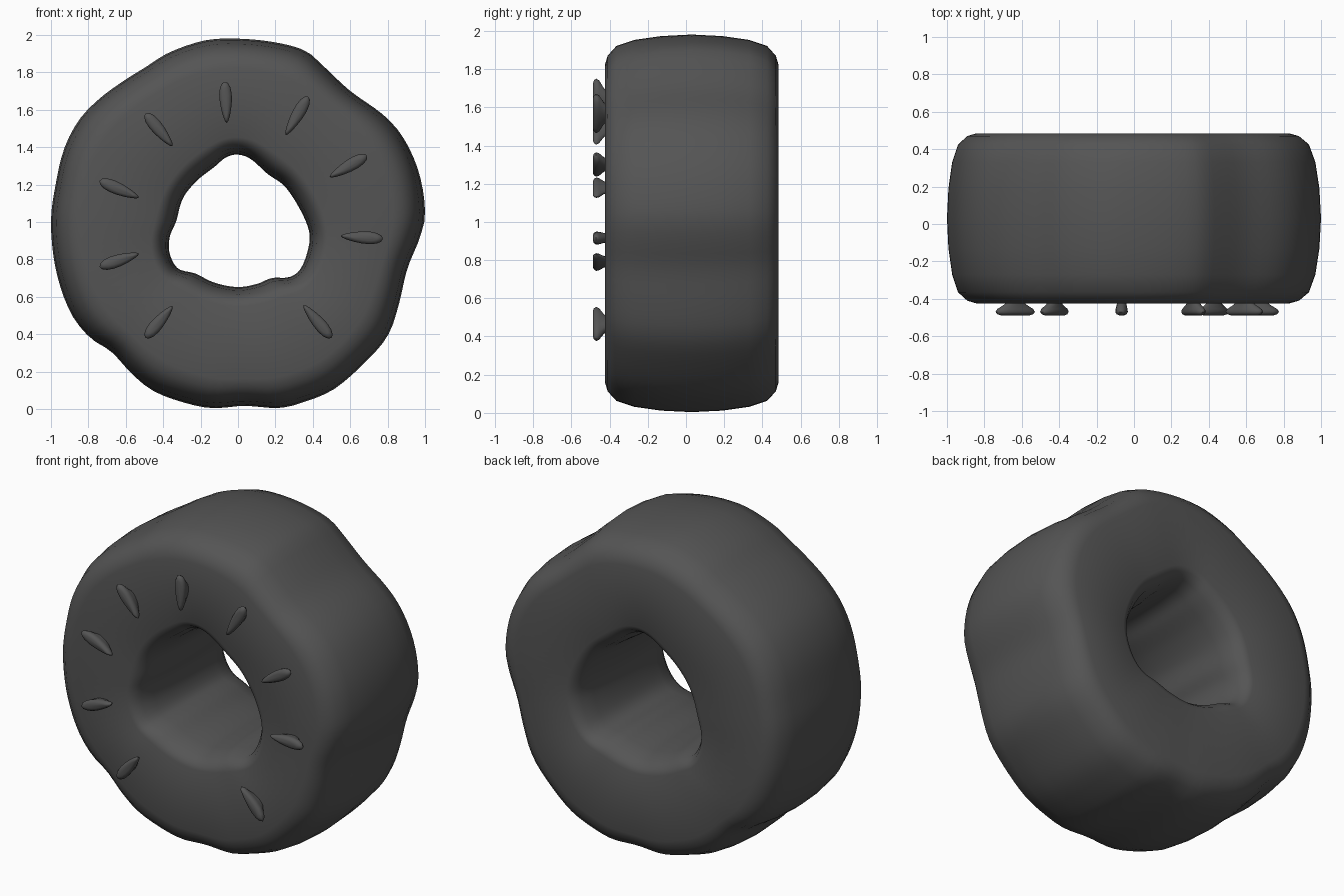
import bpy, bmesh, math

if "Cube" in bpy.data.objects:
    bpy.data.objects.remove(bpy.data.objects["Cube"])

N = 108          # segments around the ring
CZ = 1.0         # ring centre height

# Wavy outlines seen from the front (x, z)
OUTER = [(0, 1.98), (.2, 1.96), (.36, 1.915), (.46, 1.83), (.6, 1.70), (.78, 1.57), (.89, 1.44),
         (.97, 1.255), (1, 1.05), (.97, .91), (.905, .75), (.86, .56), (.805, .40), (.70, .27),
         (.515, .107), (.33, .03), (.21, .005), (.035, .017), (-.15, .005), (-.34, .05),
         (-.47, .107), (-.58, .2), (-.675, .305), (-.795, .385), (-.90, .525), (-.975, .75),
         (-1, 1), (-.975, 1.2), (-.93, 1.39), (-.85, 1.545), (-.74, 1.66), (-.61, 1.755),
         (-.49, 1.83), (-.37, 1.905), (-.18, 1.97)]
HOLE = [(0, 1.36), (.07, 1.335), (.16, 1.255), (.25, 1.19), (.33, 1.07), (.38, .95), (.375, .855),
        (.335, .75), (.275, .705), (.18, .70), (.105, .67), (0, .652), (-.125, .675), (-.23, .725),
        (-.32, .75), (-.365, .83), (-.365, .92), (-.33, 1.005), (-.295, 1.125), (-.22, 1.22),
        (-.125, 1.295), (-.065, 1.345)]


def radii(points):
    """Spline through the points, resampled as radius per angle."""
    n, polar = len(points), []
    for i in range(n):
        a, b, c, d = (points[(i + k) % n] for k in (-1, 0, 1, 2))
        for s in range(6):
            t = s / 6
            x, z = (0.5 * (2 * b[j] + (c[j] - a[j]) * t
                           + (2 * a[j] - 5 * b[j] + 4 * c[j] - d[j]) * t * t
                           + (3 * b[j] - a[j] - 3 * c[j] + d[j]) * t ** 3) for j in (0, 1))
            polar.append((math.atan2(z - CZ, x) % math.tau, math.hypot(x, z - CZ)))
    polar.sort()
    polar = [(polar[-1][0] - math.tau, polar[-1][1])] + polar + [(polar[0][0] + math.tau, polar[0][1])]
    out = []
    for k in range(N):
        ang = math.tau * k / N
        for (a0, r0), (a1, r1) in zip(polar, polar[1:]):
            if a0 <= ang <= a1:
                out.append(r0 + (r1 - r0) * (ang - a0) / max(a1 - a0, 1e-9))
                break
    return out


def smoothed(r, w):
    return [sum(r[(k + j) % N] for j in range(-w, w + 1)) / (2 * w + 1) for k in range(N)]


def finish(name, bm, angle):
    bmesh.ops.recalc_face_normals(bm, faces=bm.faces)
    me = bpy.data.meshes.new(name)
    bm.to_mesh(me)
    bm.free()
    ob = bpy.data.objects.new(name, me)
    bpy.context.collection.objects.link(ob)
    me.materials.append(mat)
    bpy.ops.object.select_all(action='DESELECT')
    ob.select_set(True)
    bpy.context.view_layer.objects.active = ob
    bpy.ops.object.shade_smooth_by_angle(angle=math.radians(angle))
    return ob


def bridge(bm, a, b):
    for i in range(len(a)):
        j = (i + 1) % len(a)
        bm.faces.new((a[i], a[j], b[j], b[i]))


mat = bpy.data.materials.new("dark_rubber")
mat.diffuse_color = (0.09, 0.09, 0.09, 1)
mat.use_nodes = True
mat.node_tree.nodes["Principled BSDF"].inputs["Base Color"].default_value = mat.diffuse_color

# Ring body: a rounded section swept round the two wavy outlines
half = [(-.425, .16), (-.41, .11), (-.365, .06), (-.27, .028), (-.13, .008), (.03, 0)]
section = half + [(.06 - y, d) for y, d in reversed(half[:-1])]
ro, ri = radii(OUTER), radii(HOLE)
so, si = smoothed(ro, 7), smoothed(ri, 7)
bm = bmesh.new()
loops = []
for r, s, sign, depth, rows in ((ro, so, -1, 1, section), (ri, si, 1, .65, section[::-1])):
    for y, d in rows:
        f = min(1, d / .16) * .6
        loop = []
        for k in range(N):
            q = r[k] * (1 - f) + s[k] * f + sign * d * depth
            a = math.tau * k / N
            loop.append(bm.verts.new((q * math.cos(a), y, CZ + q * math.sin(a))))
        loops.append(loop)
for i, loop in enumerate(loops):
    bridge(bm, loop, loops[(i + 1) % len(loops)])
finish("wavy_ring", bm, 40)

# Seed studs on the front: (inner end, outer end)
SEEDS = [((-.06, 1.53), (-.07, 1.75)), ((-.35, 1.405), (-.495, 1.58)), ((-.53, 1.13), (-.74, 1.22)),
         ((-.53, .83), (-.74, .76)), ((-.35, .55), (-.495, .38)), ((.35, .555), (.50, .38)),
         ((.55, .925), (.775, .91)), ((.49, 1.24), (.69, 1.355)), ((.255, 1.465), (.375, 1.67))]
for n, ((x0, z0), (x1, z1)) in enumerate(SEEDS):
    bm = bmesh.new()
    length, ang = math.hypot(x1 - x0, z1 - z0), math.atan2(z1 - z0, x1 - x0)
    rings = []
    for y, ls, ws in ((-.415, .45, .75), (-.43, .55, .78), (-.455, .92, .95),
                      (-.47, 1, 1), (-.482, .92, .8), (-.488, .75, .4)):
        ring = []
        for k in range(16):
            t = math.tau * k / 16
            u = math.cos(t)
            a = u * length / 2 * ls
            b = math.sin(t) * (.032 + .011 * u) * ws
            ring.append(bm.verts.new(((x0 + x1) / 2 + a * math.cos(ang) - b * math.sin(ang), y,
                                      (z0 + z1) / 2 + a * math.sin(ang) + b * math.cos(ang))))
        rings.append(ring)
    for a, b in zip(rings, rings[1:]):
        bridge(bm, a, b)
    bm.faces.new(rings[0])
    bm.faces.new(rings[-1])
    finish(f"seed_{n + 1}", bm, 50)
